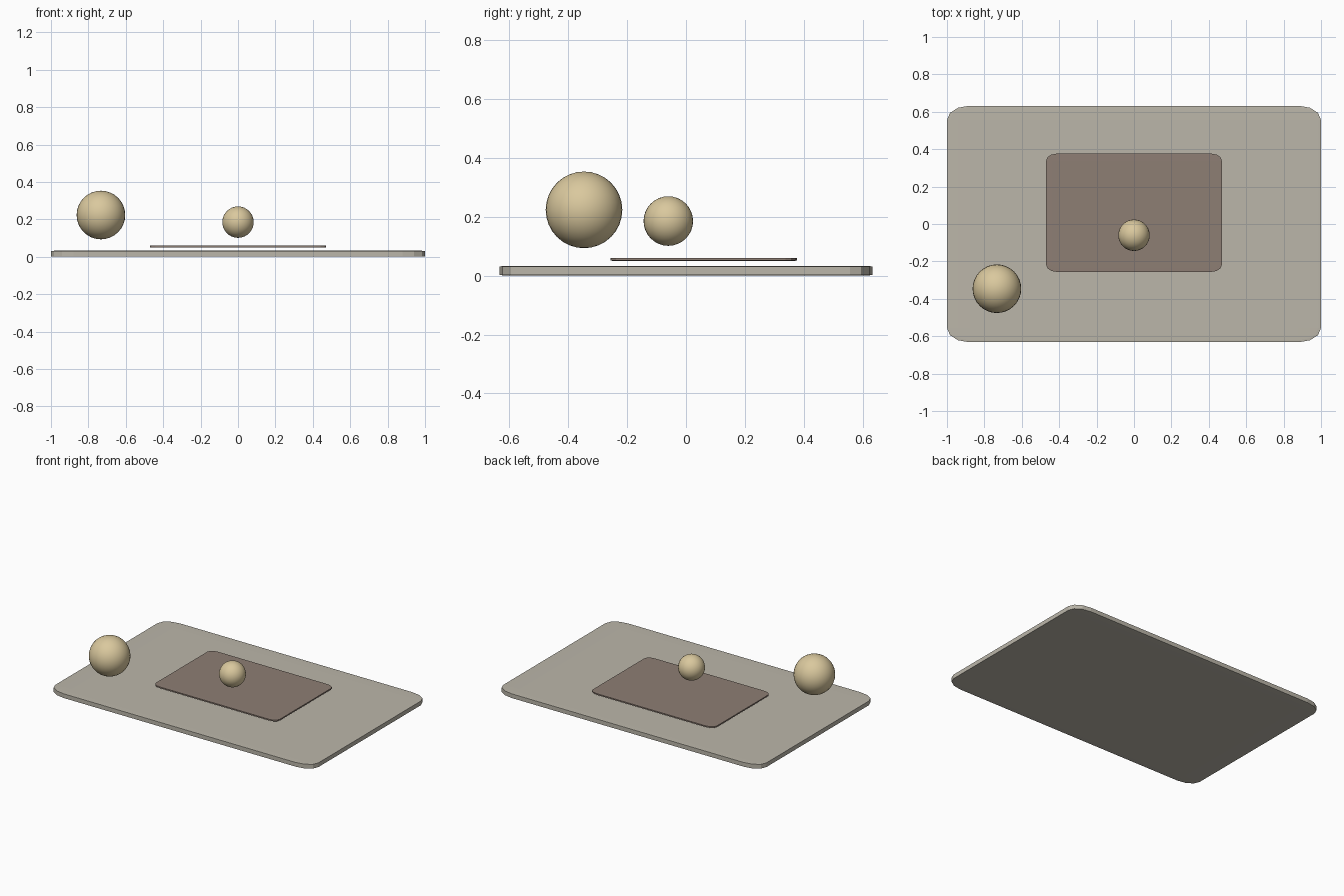
import bpy
import bmesh
from mathutils import Matrix, Vector

cube = bpy.data.objects.get("Cube")
if cube:
    bpy.data.objects.remove(cube, do_unlink=True)


def material(name, colour):
    m = bpy.data.materials.new(name)
    m.use_nodes = True
    m.diffuse_color = (*colour, 1)
    bsdf = m.node_tree.nodes["Principled BSDF"]
    bsdf.inputs["Base Color"].default_value = (*colour, 1)
    bsdf.inputs["Roughness"].default_value = 0.8
    return m


def add_object(name, bm, mat):
    bmesh.ops.recalc_face_normals(bm, faces=bm.faces)
    mesh = bpy.data.meshes.new(name)
    bm.to_mesh(mesh)
    bm.free()
    mesh.materials.append(mat)
    obj = bpy.data.objects.new(name, mesh)
    bpy.context.collection.objects.link(obj)
    return obj


def rounded_slab(name, centre, size, mat):
    """Unit cube with rounded edges, flattened so the rounding stretches with it."""
    bm = bmesh.new()
    bmesh.ops.create_cube(bm, size=1)
    bmesh.ops.bevel(bm, geom=bm.edges[:], offset=0.06, segments=3,
                    profile=0.5, affect='EDGES')
    bmesh.ops.scale(bm, vec=size, verts=bm.verts)
    bmesh.ops.translate(bm, vec=centre, verts=bm.verts)
    return add_object(name, bm, mat)


def ball(name, centre, radius, mat):
    bm = bmesh.new()
    bmesh.ops.create_uvsphere(bm, u_segments=32, v_segments=16, radius=radius,
                              matrix=Matrix.Translation(Vector(centre)))
    for face in bm.faces:
        face.smooth = True
    return add_object(name, bm, mat)


stone = material("warm grey", (0.50, 0.47, 0.40))
brown = material("dusty brown", (0.27, 0.21, 0.175))
cream = material("cream", (0.70, 0.58, 0.34))

# Base board and the thin mat floating above it
rounded_slab("base_board", (0, 0, 0.0165), (2, 1.264, 0.033), stone)
rounded_slab("floating_mat", (0, 0.06, 0.055), (0.94, 0.632, 0.01), brown)

# Floating balls
ball("large_ball", (-0.733, -0.346, 0.223), 0.13, cream)
ball("small_ball", (0, -0.06, 0.185), 0.084, cream)
